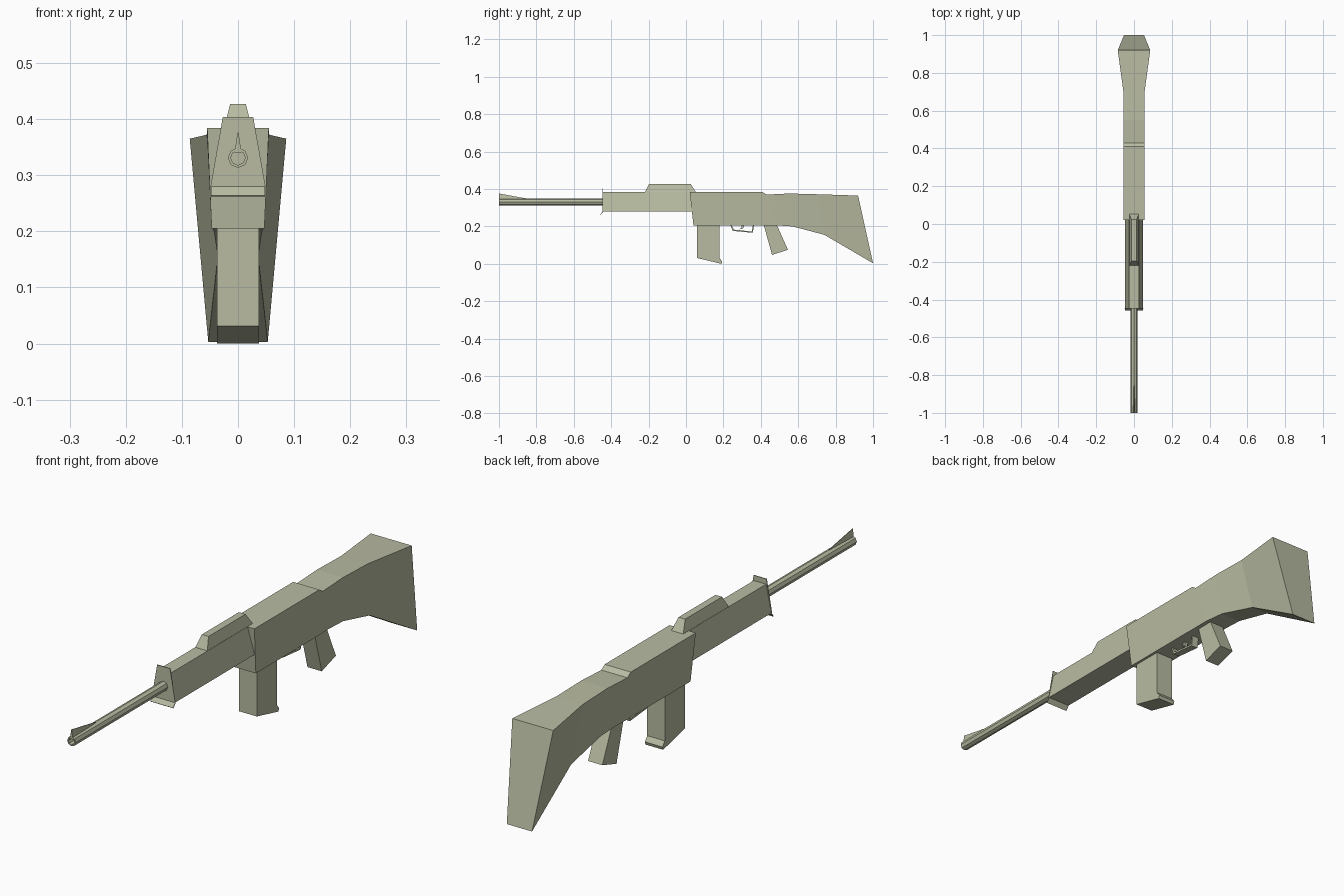
import bpy
import bmesh
import math

cube = bpy.data.objects.get("Cube")
if cube:
    bpy.data.objects.remove(cube, do_unlink=True)

khaki = bpy.data.materials.new("khaki")
khaki.use_nodes = True
colour = (0.48, 0.50, 0.36, 1)
khaki.diffuse_color = colour
khaki.node_tree.nodes["Principled BSDF"].inputs["Base Color"].default_value = colour


def loft(name, rings, caps=True):
    """Skin a row of matching closed rings, optionally closing both ends."""
    bm = bmesh.new()
    rows = [[bm.verts.new(p) for p in ring] for ring in rings]
    for a, b in zip(rows, rows[1:]):
        for i in range(len(a)):
            j = (i + 1) % len(a)
            bm.faces.new((a[i], a[j], b[j], b[i]))
    if caps:
        bm.faces.new(rows[0])
        bm.faces.new(rows[-1])
    bmesh.ops.recalc_face_normals(bm, faces=bm.faces[:])
    mesh = bpy.data.meshes.new(name)
    bm.to_mesh(mesh)
    bm.free()
    mesh.materials.append(khaki)
    obj = bpy.data.objects.new(name, mesh)
    bpy.context.collection.objects.link(obj)
    return obj


def slab(name, profile, half):
    """Extrude a side profile of (y, z) points across the width."""
    return loft(name, [[(x, y, z) for y, z in profile] for x in (-half, half)])


def section(top, bottom):
    """Four-cornered cross-section from (y, z, half width) at top and bottom."""
    (yt, zt, wt), (yb, zb, wb) = top, bottom
    return [(-wt, yt, zt), (wt, yt, zt), (wb, yb, zb), (-wb, yb, zb)]


def circle(y, radius, z=0.331, sides=8):
    turn = 2 * math.pi / sides
    return [(radius * math.sin(i * turn), y, z + radius * math.cos(i * turn))
            for i in range(sides)]


# Receiver and flared shoulder stock in one tapering body
loft("receiver_and_stock", [
    section((0.02, 0.384, 0.055), (0.04, 0.205, 0.047)),
    section((0.41, 0.384, 0.055), (0.41, 0.205, 0.047)),
    section((0.43, 0.37, 0.055), (0.48, 0.206, 0.046)),
    section((0.55, 0.376, 0.055), (0.57, 0.2, 0.043)),
    section((0.70, 0.372, 0.056), (0.74, 0.155, 0.036)),
    section((0.92, 0.365, 0.086), (1.0, 0.003, 0.053)),
])

# Handguard with sloping sides
loft("handguard", [section((y, 0.384, 0.026), (y, 0.28, 0.048))
                   for y in (-0.445, 0.035)])

# Thin front plate standing above the handguard, and its lower lip
loft("front_plate", [section((y, 0.404, 0.027), (y, 0.28, 0.049))
                     for y in (-0.447, -0.444)])
slab("front_plate_lip", [(-0.444, 0.281), (-0.458, 0.264),
                         (-0.456, 0.262), (-0.442, 0.279)], 0.048)

# Raised rear sight block
loft("sight_block", [
    section((-0.197, 0.427, 0.014), (-0.222, 0.38, 0.026)),
    section((0.025, 0.427, 0.014), (0.055, 0.38, 0.026)),
])

# Hollow barrel and front sight blade
loft("barrel", [circle(-0.44, 0.018), circle(-1, 0.018),
                circle(-1, 0.013), circle(-0.9, 0.013)])
loft("front_sight", [
    section((-1, 0.376, 0.001), (-1, 0.34, 0.006)),
    section((-0.85, 0.349, 0.001), (-0.85, 0.34, 0.004)),
])

# Magazine with a lip at the back of its base
slab("magazine", [(0.06, 0.21), (0.06, 0.031), (0.19, 0.0),
                  (0.194, 0.012), (0.18, 0.03), (0.18, 0.21)], 0.037)

# Pistol grip
slab("pistol_grip", [(0.415, 0.21), (0.46, 0.048),
                     (0.545, 0.075), (0.485, 0.21)], 0.03)

# Trigger guard strip and trigger
slab("trigger_guard", [(0.237, 0.207), (0.25, 0.176), (0.356, 0.166),
                       (0.365, 0.207), (0.358, 0.207), (0.351, 0.173),
                       (0.255, 0.183), (0.244, 0.207)], 0.014)
slab("trigger", [(0.295, 0.207), (0.298, 0.193), (0.282, 0.183),
                 (0.305, 0.19), (0.312, 0.207)], 0.006)
